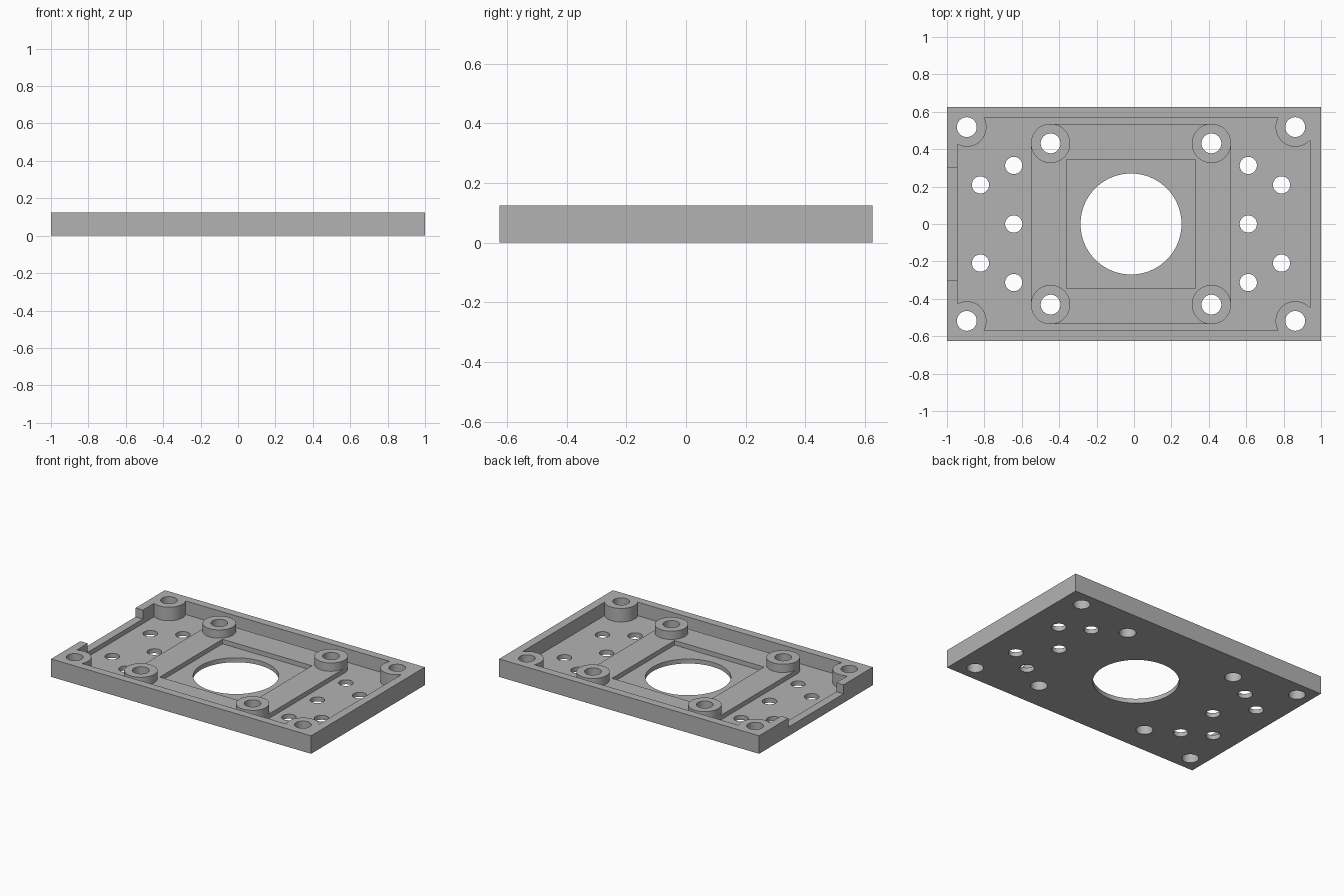
import bpy, bmesh
from math import cos, sin, pi

default = bpy.data.objects.get("Cube")
if default:
    bpy.data.objects.remove(default, do_unlink=True)

HEIGHT, FLOOR, STEP, BOSS_TOP = 0.125, 0.031, 0.0625, 0.12
CENTRE_X = -0.016                      # hole pattern sits slightly off centre
SIGNS = [(sx, sy) for sx in (-1, 1) for sy in (-1, 1)]


def prism(name, outline, z0, z1):
    """Solid made by extruding a flat outline from z0 to z1."""
    bm = bmesh.new()
    base = bm.faces.new([bm.verts.new((x, y, z0)) for x, y in outline])
    top = bmesh.ops.extrude_face_region(bm, geom=[base])["geom"]
    verts = [v for v in top if isinstance(v, bmesh.types.BMVert)]
    bmesh.ops.translate(bm, verts=verts, vec=(0, 0, z1 - z0))
    bmesh.ops.recalc_face_normals(bm, faces=bm.faces)
    mesh = bpy.data.meshes.new(name)
    bm.to_mesh(mesh)
    bm.free()
    obj = bpy.data.objects.new(name, mesh)
    bpy.context.collection.objects.link(obj)
    return obj


def box(name, x0, x1, y0, y1, z0, z1):
    return prism(name, [(x0, y0), (x1, y0), (x1, y1), (x0, y1)], z0, z1)


def cylinder(name, x, y, r, z0, z1, n=48):
    ring = [(x + r * cos(2 * pi * i / n), y + r * sin(2 * pi * i / n)) for i in range(n)]
    return prism(name, ring, z0, z1)


def rounded_box(name, x, half, r, z0, z1, n=12):
    """Square block with rounded corners, centred on (x, 0)."""
    c, outline = half - r, []
    for q, (sx, sy) in enumerate([(1, 1), (-1, 1), (-1, -1), (1, -1)]):
        for i in range(n + 1):
            a = (q + i / n) * pi / 2
            outline.append((x + sx * c + r * cos(a), sy * c + r * sin(a)))
    return prism(name, outline, z0, z1)


def cut(target, cutter):
    """Subtract the cutter from the target and discard it."""
    cutter.hide_render = True
    mod = target.modifiers.new("cut", "BOOLEAN")
    mod.operation, mod.solver, mod.object = "DIFFERENCE", "EXACT", cutter
    bpy.context.view_layer.objects.active = target
    bpy.ops.object.modifier_apply(modifier=mod.name)
    bpy.data.objects.remove(cutter, do_unlink=True)


# Pocket: the empty space inside the rim, leaving room for pad and bosses
pocket = box("pocket", -0.944, 0.942, -0.569, 0.569, FLOOR, 0.3)
cut(pocket, rounded_box("pad", CENTRE_X, 0.535, 0.104, -0.1, STEP))
for sx, sy in SIGNS:
    cut(pocket, cylinder("corner_boss", CENTRE_X + sx * 0.878, sy * 0.518, 0.105, -0.1, 0.4))
    cut(pocket, cylinder("inner_boss", CENTRE_X + sx * 0.43, sy * 0.431, 0.105, -0.1, BOSS_TOP))

# Plate with pocket, square recess and side notch
plate = box("mounting_plate", -1, 1, -0.625, 0.625, 0, HEIGHT)
cut(plate, pocket)
cut(plate, box("recess", CENTRE_X - 0.344, CENTRE_X + 0.344, -0.344, 0.344, FLOOR, 0.1))
cut(plate, box("notch", -1.1, -0.93, -0.303, 0.303, STEP, 0.3))

# Through holes
cut(plate, cylinder("centre_hole", CENTRE_X, 0, 0.27, -0.1, 0.3, 96))
for sx, sy in SIGNS:
    for x, y, r in ((0.878, 0.518, 0.053), (0.43, 0.431, 0.053),
                    (0.627, 0.313, 0.046), (0.805, 0.209, 0.046)):
        cut(plate, cylinder("hole", CENTRE_X + sx * x, sy * y, r, -0.1, 0.3))
for sx in (-1, 1):
    cut(plate, cylinder("hole", CENTRE_X + sx * 0.627, 0, 0.046, -0.1, 0.3))

# Material and shading
grey = bpy.data.materials.new("plain_grey")
grey.use_nodes = True
grey.diffuse_color = (0.45, 0.45, 0.45, 1)
grey.node_tree.nodes["Principled BSDF"].inputs["Base Color"].default_value = (0.45, 0.45, 0.45, 1)
plate.data.materials.clear()
plate.data.materials.append(grey)
for face in plate.data.polygons:
    face.material_index = 0
bpy.ops.object.select_all(action="DESELECT")
plate.select_set(True)
bpy.context.view_layer.objects.active = plate
bpy.ops.object.shade_smooth_by_angle(angle=pi / 6)
